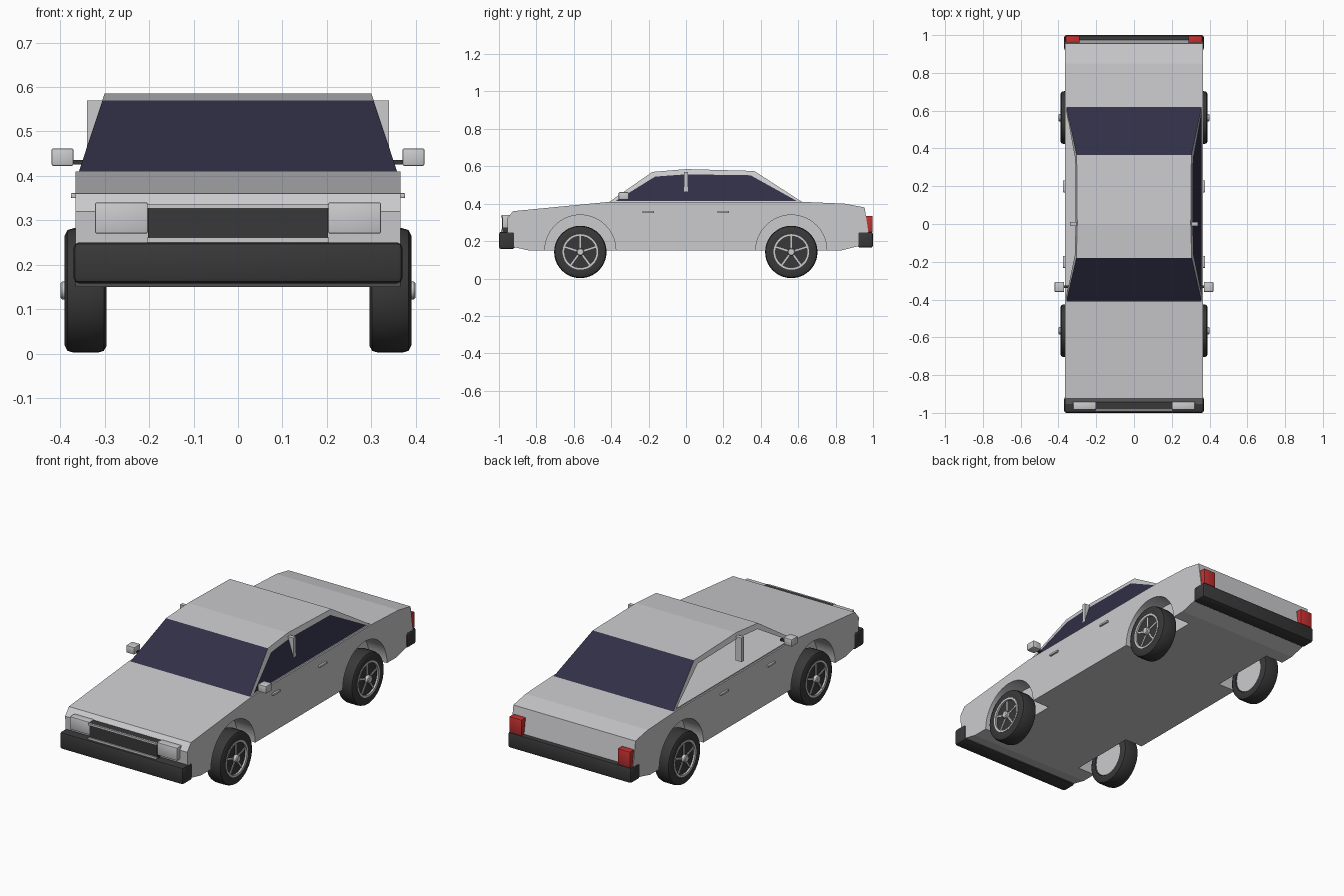
import bpy, bmesh, math
from mathutils import Vector, Matrix

if "Cube" in bpy.data.objects:
    bpy.data.objects.remove(bpy.data.objects["Cube"])


def material(name, rgb):
    m = bpy.data.materials.new(name)
    m.use_nodes = True
    m.diffuse_color = (*rgb, 1)
    m.node_tree.nodes["Principled BSDF"].inputs["Base Color"].default_value = (*rgb, 1)
    return m


PAINT = material("silver paint", (0.6, 0.6, 0.62))
RUBBER = material("black rubber", (0.04, 0.04, 0.04))
GLASS = material("dark blue glass", (0.03, 0.028, 0.06))
RED = material("tail red", (0.55, 0.03, 0.03))


def finish(name, bm, mat, smooth=False):
    mesh = bpy.data.meshes.new(name)
    bm.to_mesh(mesh)
    bm.free()
    ob = bpy.data.objects.new(name, mesh)
    bpy.context.collection.objects.link(ob)
    mesh.materials.append(mat)
    if smooth:
        bpy.ops.object.select_all(action='DESELECT')
        ob.select_set(True)
        bpy.context.view_layer.objects.active = ob
        bpy.ops.object.shade_smooth_by_angle(angle=math.radians(35))
    return ob


def box(name, lo, hi, mat, bevel=0):
    lo, hi = Vector(lo), Vector(hi)
    bm = bmesh.new()
    bmesh.ops.create_cube(bm, size=1)
    for v in bm.verts:
        v.co = (lo + hi) / 2 + Vector(a * b for a, b in zip(v.co, hi - lo))
    if bevel:
        bmesh.ops.bevel(bm, geom=bm.edges[:], offset=bevel, segments=2,
                        profile=0.5, affect='EDGES')
    return finish(name, bm, mat, bevel > 0)


def side_box(name, side, lo, hi, mat, bevel=0):
    """Box given for the +x side, mirrored when side is -1."""
    xs = sorted((lo[0] * side, hi[0] * side))
    return box(name, (xs[0], *lo[1:]), (xs[1], *hi[1:]), mat, bevel)


def lathe(name, profile, centre, side, mat, closed=False):
    """Spin (x, radius) points round the axle."""
    bm = bmesh.new()
    vs = [bm.verts.new((x * side, 0, r)) for x, r in profile]
    es = [bm.edges.new(p) for p in zip(vs, vs[1:])]
    if closed:
        es.append(bm.edges.new((vs[-1], vs[0])))
    bmesh.ops.spin(bm, geom=vs + es, cent=(0, 0, 0), axis=(1, 0, 0),
                   angle=math.tau, steps=40)
    bmesh.ops.remove_doubles(bm, verts=bm.verts[:], dist=0.0001)
    bmesh.ops.recalc_face_normals(bm, faces=bm.faces[:])
    bmesh.ops.translate(bm, verts=bm.verts[:], vec=centre)
    return finish(name, bm, mat, True)


def sheets(name, polygons, mat):
    """Thin cabin panels, all facing away from the middle of the cabin."""
    bm = bmesh.new()
    for poly in polygons:
        f = bm.faces.new([bm.verts.new(p) for p in poly])
        f.normal_update()
        if f.normal.dot(f.calc_center_median() - Vector((0, 0.1, 0.45))) < 0:
            f.normal_flip()
    bmesh.ops.remove_doubles(bm, verts=bm.verts[:], dist=0.0001)
    return finish(name, bm, mat)


# Lower body: side profile extruded across the width
profile = [(-0.84, 0.15), (-0.95, 0.175), (-0.957, 0.32), (-0.925, 0.36),
           (-0.41, 0.41), (0.62, 0.41), (0.85, 0.4), (0.955, 0.38),
           (0.975, 0.25), (0.95, 0.18), (0.83, 0.15)]
bm = bmesh.new()
base = bm.faces.new([bm.verts.new((-0.366, y, z)) for y, z in profile])
ext = bmesh.ops.extrude_face_region(bm, geom=[base])
bmesh.ops.translate(bm, vec=(0.732, 0, 0),
                    verts=[g for g in ext["geom"] if isinstance(g, bmesh.types.BMVert)])
bmesh.ops.recalc_face_normals(bm, faces=bm.faces[:])
body = finish("body", bm, PAINT)

# Wheel arches cut out of the body
AXLES = {"front": -0.565, "rear": 0.563}
for side in (-1, 1):
    for y in AXLES.values():
        cutter = lathe("arch_cutter", [(0.26, 0), (0.26, 0.19), (0.5, 0.19), (0.5, 0)],
                       (0, y, 0.15), side, PAINT)
        cutter.hide_render = True
        mod = body.modifiers.new("arch", 'BOOLEAN')
        mod.operation, mod.solver, mod.object = 'DIFFERENCE', 'EXACT', cutter
        bpy.context.view_layer.objects.active = body
        bpy.ops.object.modifier_apply(modifier=mod.name)
        bpy.data.objects.remove(cutter)


# Cabin: glass, roof and window frames on inward-leaning sides
def on_side(point, side):
    y, z = point
    return (side * (0.358 - (z - 0.41) * 0.33), y, z)


outer = [(-0.41, 0.41), (-0.18, 0.57), (0, 0.585), (0.365, 0.575), (0.62, 0.41)]
inner = [(-0.375, 0.415), (-0.165, 0.545), (0, 0.557), (0.345, 0.552), (0.592, 0.415)]
bands = [[on_side(a, -1), on_side(a, 1), on_side(b, 1), on_side(b, -1)]
         for a, b in zip(outer, outer[1:])]
sheets("windscreen", bands[:1], GLASS)
sheets("roof", bands[1:3], PAINT)
sheets("rear_window", bands[3:], GLASS)
for side, label in ((1, "left"), (-1, "right")):
    frame = []
    for i in range(len(outer)):
        j = (i + 1) % len(outer)
        frame.append([on_side(p, side) for p in (outer[i], outer[j], inner[j], inner[i])])
    sheets(label + "_window_frame", frame, PAINT)
    side_box(label + "_door_pillar", side, (0.305, -0.01, 0.44), (0.34, 0.01, 0.57), PAINT)
sheets("left_side_window", [[on_side(p, 1) for p in inner]], GLASS)

# Bumpers and grille
box("front_bumper", (-0.37, -1, 0.158), (0.37, -0.915, 0.25), RUBBER, 0.012)
box("rear_bumper", (-0.37, 0.918, 0.165), (0.37, 1, 0.25), RUBBER, 0.012)
box("grille", (-0.203, -0.983, 0.25), (0.203, -0.94, 0.337), RUBBER)
for label, z in (("lower", 0.25), ("upper", 0.326)):
    box(label + "_grille_trim", (-0.205, -0.99, z), (0.205, -0.982, z + 0.011), PAINT)

for side, label in ((1, "left"), (-1, "right")):
    # Lamps
    side_box(label + "_headlight", side, (0.203, -0.982, 0.27), (0.322, -0.94, 0.34), PAINT, 0.004)
    side_box(label + "_tail_light", side, (0.288, 0.955, 0.248), (0.362, 0.997, 0.335), RED, 0.004)
    # Mirrors and door handles
    side_box(label + "_mirror", side, (0.37, -0.36, 0.422), (0.42, -0.306, 0.462), PAINT, 0.005)
    side_box(label + "_mirror_stalk", side, (0.335, -0.34, 0.425), (0.372, -0.326, 0.436), RUBBER)
    for where, y in (("front", -0.2), ("rear", 0.2)):
        side_box(f"{label}_{where}_door_handle", side, (0.36, y - 0.032, 0.35),
                 (0.376, y + 0.03, 0.361), PAINT, 0.002)
    # Wheels
    for where, y in AXLES.items():
        name, centre = f"{label}_{where}_", (0, y, 0.142)
        lathe(name + "tyre", [(0.305, 0), (0.305, 0.095), (0.296, 0.1), (0.296, 0.125),
                              (0.302, 0.136), (0.315, 0.14), (0.37, 0.14), (0.384, 0.136),
                              (0.39, 0.124), (0.388, 0.095), (0.38, 0.09), (0.38, 0)],
              centre, side, RUBBER)
        lathe(name + "inner_rim", [(0.3, 0), (0.3, 0.096), (0.308, 0.096), (0.308, 0)],
              centre, side, PAINT)
        lathe(name + "rim_ring", [(0.376, 0.084), (0.39, 0.084), (0.39, 0.095), (0.376, 0.095)],
              centre, side, PAINT, True)
        lathe(name + "hub", [(0.37, 0), (0.37, 0.02), (0.396, 0.02), (0.4, 0.016), (0.4, 0)],
              centre, side, PAINT)
        for k in range(5):
            spoke = side_box(f"{name}spoke_{k + 1}", side, (0.375, -0.004, 0.015),
                             (0.383, 0.004, 0.086), PAINT)
            spoke.data.transform(Matrix.Translation(centre)
                                 @ Matrix.Rotation(k * math.tau / 5, 4, 'X'))
